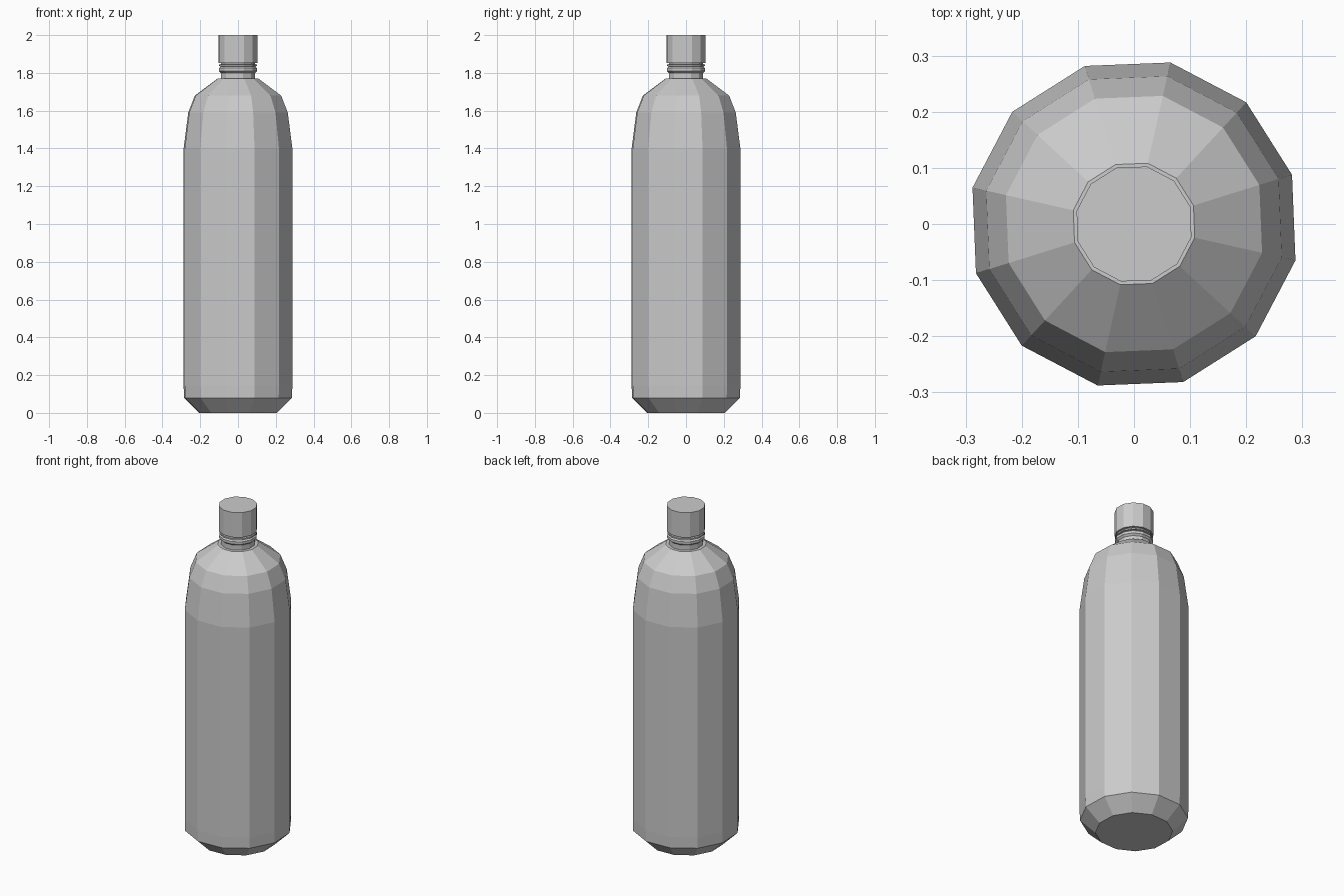
import bpy, bmesh, math

if "Cube" in bpy.data.objects:
    bpy.data.objects.remove(bpy.data.objects["Cube"])

SIDES = 12
TWIST = math.radians(17.3)


def lathe(name, profile, cap_bottom=True, cap_top=True):
    """Low-poly turned part from (radius, height) points."""
    bm = bmesh.new()
    rings = []
    for r, z in profile:
        rings.append([bm.verts.new((r * math.cos(TWIST + i * math.tau / SIDES),
                                    r * math.sin(TWIST + i * math.tau / SIDES), z))
                      for i in range(SIDES)])
    for a, b in zip(rings, rings[1:]):
        for i in range(SIDES):
            j = (i + 1) % SIDES
            bm.faces.new((a[i], a[j], b[j], b[i]))
    if cap_bottom:
        bm.faces.new(rings[0][::-1])
    if cap_top:
        bm.faces.new(rings[-1])
    mesh = bpy.data.meshes.new(name)
    bm.to_mesh(mesh)
    bm.free()
    obj = bpy.data.objects.new(name, mesh)
    bpy.context.collection.objects.link(obj)
    return obj


# Bottle: chamfered base, straight body, shoulders, neck with a bulging collar
lathe("bottle", [
    (0.21, 0.0), (0.293, 0.08), (0.295, 0.145), (0.295, 1.40),
    (0.27, 1.59), (0.234, 1.68), (0.111, 1.77), (0.093, 1.77),
    (0.093, 1.80), (0.104, 1.81), (0.104, 1.825), (0.093, 1.835),
    (0.093, 1.86)], cap_top=False)

# Thin seal ring under the cap
lathe("seal_ring", [(0.093, 1.834), (0.103, 1.836), (0.103, 1.844), (0.093, 1.846)],
      cap_bottom=False, cap_top=False)

# Screw cap
lathe("screw_cap", [(0.093, 1.852), (0.105, 1.852), (0.105, 2.0)], cap_bottom=False)
